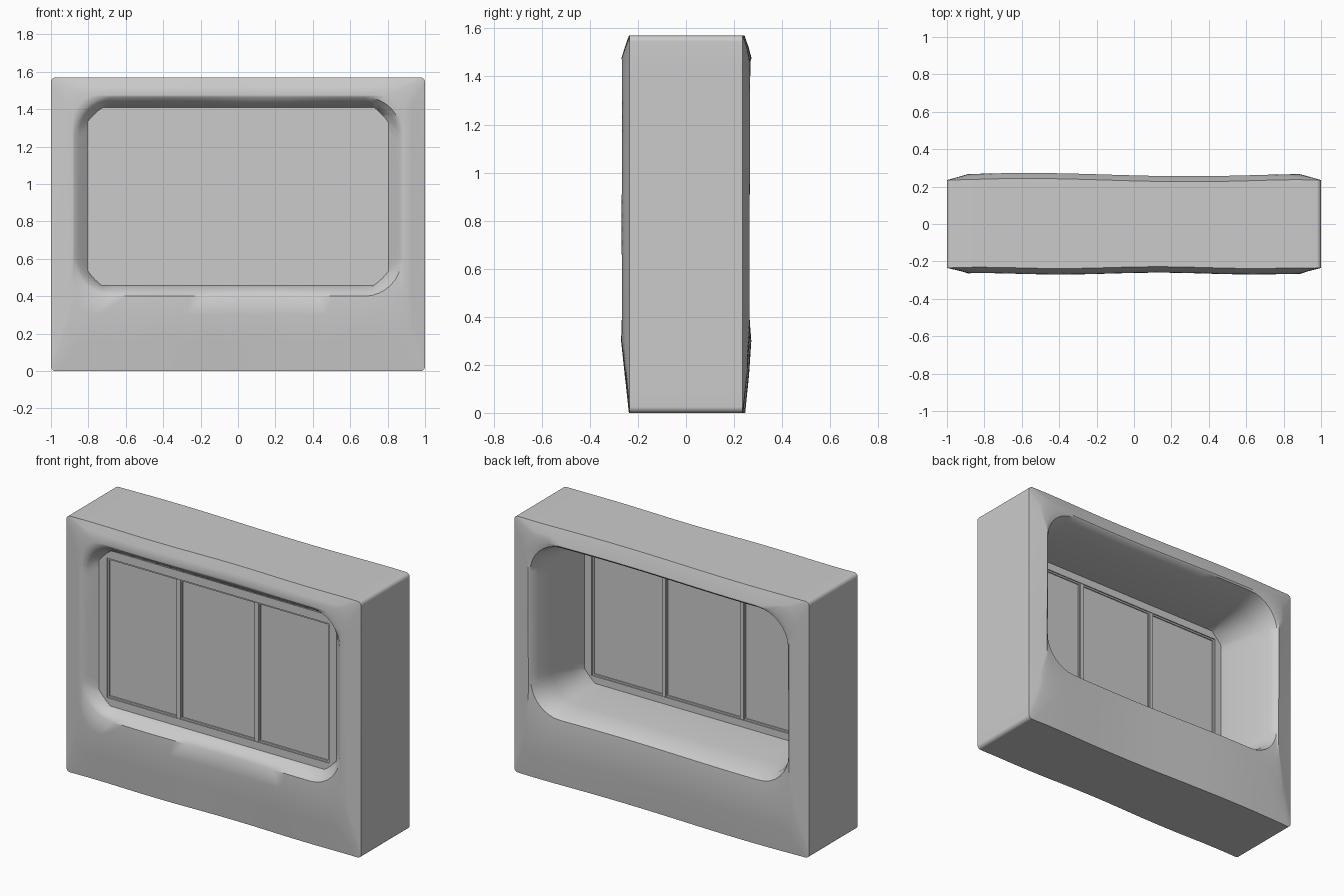
import bpy, bmesh, math

if "Cube" in bpy.data.objects:
    bpy.data.objects.remove(bpy.data.objects["Cube"])

def ring(hx, z0, z1, r, y, wave=None, chamfer=False, n_arc=8, n_side=16):
    """Rounded (or chamfered) rectangle in the XZ plane, same point count every time."""
    corners = [(hx - r, z0 + r, -90), (hx - r, z1 - r, 0), (-hx + r, z1 - r, 90), (-hx + r, z0 + r, 180)]
    arcs = []
    for cx, cz, a0 in corners:
        a, b = math.radians(a0), math.radians(a0 + 90)
        arc = []
        for i in range(n_arc + 1):
            t = i / n_arc
            if chamfer:
                c = math.cos(a) * (1 - t) + math.cos(b) * t
                s = math.sin(a) * (1 - t) + math.sin(b) * t
            else:
                c, s = math.cos(a + (b - a) * t), math.sin(a + (b - a) * t)
            arc.append((cx + r * c, cz + r * s))
        arcs.append(arc)
    pts = []
    for k in range(4):
        pts += arcs[k]
        p, q = arcs[k][-1], arcs[(k + 1) % 4][0]
        for i in range(1, n_side):
            t = i / n_side
            pts.append((p[0] + (q[0] - p[0]) * t, p[1] + (q[1] - p[1]) * t))
    return [(x, y + (wave(x, z) if wave else 0), z) for x, z in pts]

def loft(name, rings, smooth=None):
    """Skin a closed chain of rings."""
    bm = bmesh.new()
    vs = [[bm.verts.new(p) for p in r] for r in rings]
    n = len(rings[0])
    for i in range(len(vs)):
        a, b = vs[i], vs[(i + 1) % len(vs)]
        for j in range(n):
            k = (j + 1) % n
            bm.faces.new((a[j], a[k], b[k], b[j]))
    bmesh.ops.remove_doubles(bm, verts=bm.verts, dist=1e-4)
    bmesh.ops.recalc_face_normals(bm, faces=bm.faces)
    me = bpy.data.meshes.new(name)
    bm.to_mesh(me)
    bm.free()
    ob = bpy.data.objects.new(name, me)
    bpy.context.collection.objects.link(ob)
    if smooth:
        bpy.context.view_layer.objects.active = ob
        ob.select_set(True)
        bpy.ops.object.shade_smooth_by_angle(angle=math.radians(smooth))
        ob.select_set(False)
    return ob

def box(name, x0, x1, y0, y1, z0, z1):
    bpy.ops.mesh.primitive_cube_add(size=1, location=((x0 + x1) / 2, (y0 + y1) / 2, (z0 + z1) / 2))
    ob = bpy.context.object
    ob.name = name
    ob.scale = (x1 - x0, y1 - y0, z1 - z0)
    ob.select_set(False)
    return ob

# Gentle hand-plastered waviness, fading out at the wall ends
def fade(x):
    return max(0, 1 - x ** 6)

def back_wave(x, z):
    return fade(x) * (0.009 * math.cos(3.5 * (x + 0.6)) + 0.003 * math.cos(5 * z))

def front_wave(x, z):
    return fade(x) * (0.005 * math.sin(6 * x + 0.8) + 0.002 * math.cos(4 * z))

# Thick plaster wall: face, bulging lip, tapered reveal; front then back
Z = 1.57
front = [ring(1.0, 0, Z, 0.025, -0.235, front_wave),
         ring(0.93, 0.16, 1.52, 0.08, -0.252, front_wave),
         ring(0.885, 0.30, 1.475, 0.14, -0.266, front_wave),
         ring(0.875, 0.40, 1.465, 0.20, -0.262, front_wave),
         ring(0.85, 0.425, 1.445, 0.17, -0.24),
         ring(0.80, 0.46, 1.405, 0.07, -0.19, chamfer=True)]
back = [ring(0.80, 0.46, 1.405, 0.07, -0.165, chamfer=True),
        ring(0.81, 0.455, 1.412, 0.11, -0.06),
        ring(0.83, 0.445, 1.428, 0.15, 0.10),
        ring(0.855, 0.43, 1.45, 0.18, 0.21),
        ring(0.875, 0.405, 1.465, 0.20, 0.256, back_wave),
        ring(0.885, 0.30, 1.475, 0.14, 0.263, back_wave),
        ring(0.93, 0.16, 1.52, 0.08, 0.252, back_wave),
        ring(1.0, 0, Z, 0.025, 0.235, back_wave)]
loft("plaster_wall", front + back, 40)

# Window frame with chamfered outer corners and a stepped inner bead
outer = dict(hx=0.81, z0=0.45, z1=1.415, r=0.074, chamfer=True)
inner = dict(hx=0.752, z0=0.503, z1=1.358, r=0.0)
loft("window_frame", [ring(y=-0.195, **outer), ring(y=-0.195, **inner),
                      ring(y=-0.160, **inner), ring(y=-0.160, **outer)])
bead_in = dict(hx=0.742, z0=0.513, z1=1.348, r=0.0)
loft("frame_bead", [ring(y=-0.188, **inner), ring(y=-0.188, **bead_in),
                    ring(y=-0.167, **bead_in), ring(y=-0.167, **inner)])

# Two upright bars, each a core with a slimmer raised strip
for i, x in enumerate((-0.267, 0.262)):
    box(f"upright_bar_{i}", x - 0.019, x + 0.019, -0.188, -0.167, 0.505, 1.356)
    box(f"upright_strip_{i}", x - 0.012, x + 0.012, -0.195, -0.160, 0.505, 1.356)

# Three panes
for i, (a, b) in enumerate(((-0.75, -0.267), (-0.267, 0.262), (0.262, 0.75))):
    box(f"pane_{i}", a, b, -0.180, -0.174, 0.505, 1.356)
